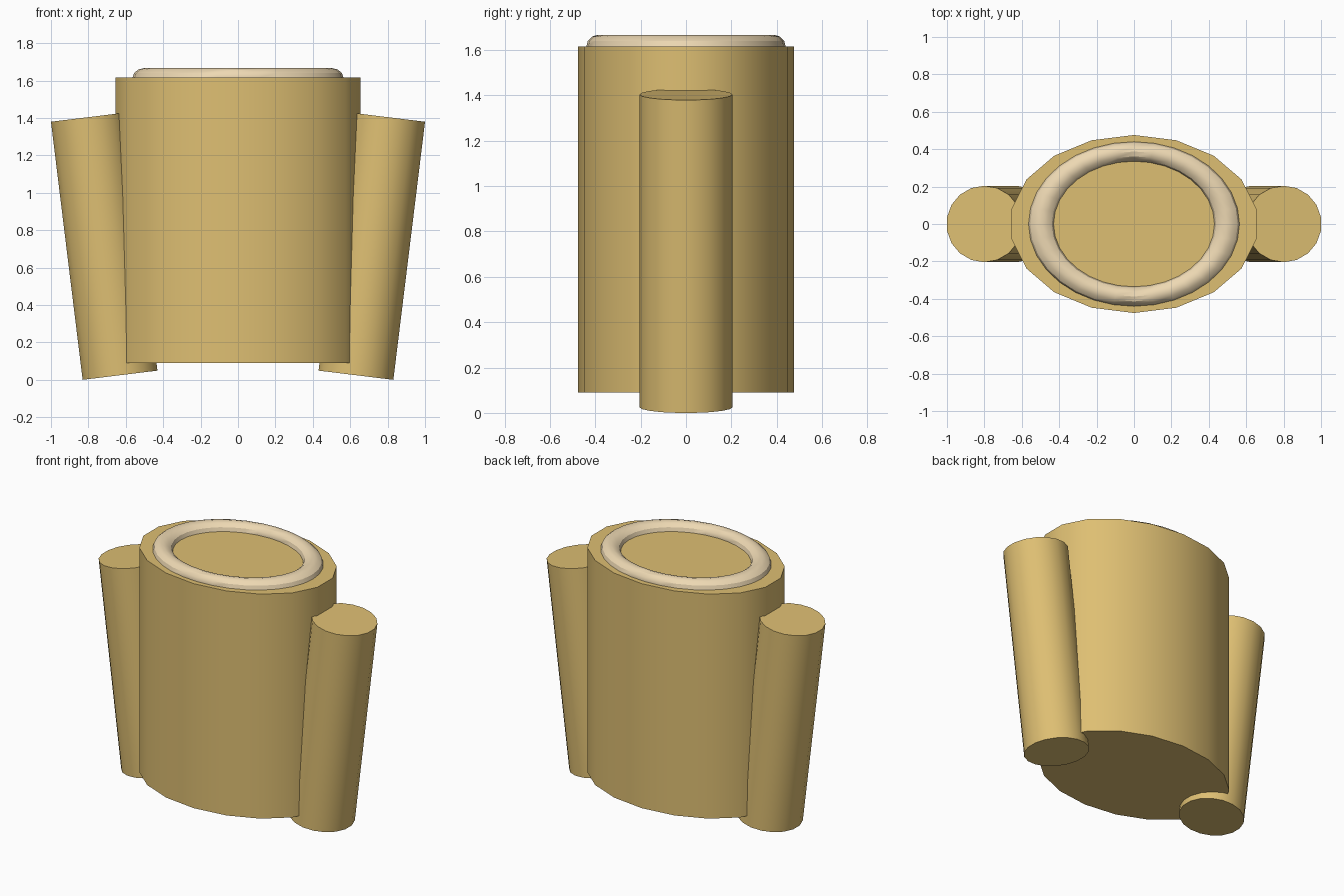
import bpy
from math import radians, sin, cos

if "Cube" in bpy.data.objects:
    bpy.data.objects.remove(bpy.data.objects["Cube"])


def material(name, color):
    m = bpy.data.materials.new(name)
    m.diffuse_color = (*color, 1)
    m.use_nodes = True
    m.node_tree.nodes["Principled BSDF"].inputs["Base Color"].default_value = m.diffuse_color
    return m


cloth = material("tan_cloth", (0.73, 0.52, 0.17))
trim = material("pale_trim", (0.85, 0.69, 0.45))


def finish(name, mat, scale=(1, 1, 1)):
    ob = bpy.context.object
    ob.name = name
    ob.scale = scale
    ob.data.materials.append(mat)
    bpy.ops.object.transform_apply(location=False, rotation=False, scale=True)
    bpy.ops.object.shade_smooth_by_angle(angle=radians(30))
    return ob


# Torso: 18-sided elliptical cylinder
bottom, top = 0.09, 1.615
bpy.ops.mesh.primitive_cylinder_add(vertices=18, radius=1, depth=top - bottom,
                                    location=(0, 0, (top + bottom) / 2))
finish("torso", cloth, (0.664, 0.476, 1))

# Collar: flattened ring half sunk into the torso top
bpy.ops.mesh.primitive_torus_add(major_segments=32, minor_segments=12,
                                 major_radius=0.497, minor_radius=0.067,
                                 location=(0, 0, top))
finish("collar", trim, (1, 0.78, 0.78))

# Sleeves: tilted outward at the top, mirrored left and right
tilt, radius, length = radians(7), 0.2045, 1.39
half_width = radius * cos(radians(10))
center_x = 1 - half_width * cos(tilt) - length / 2 * sin(tilt)
center_z = half_width * sin(tilt) + length / 2 * cos(tilt)
for side, name in ((-1, "left_sleeve"), (1, "right_sleeve")):
    bpy.ops.mesh.primitive_cylinder_add(vertices=18, radius=radius, depth=length,
                                        location=(side * center_x, 0, center_z),
                                        rotation=(0, side * tilt, 0))
    finish(name, cloth)
